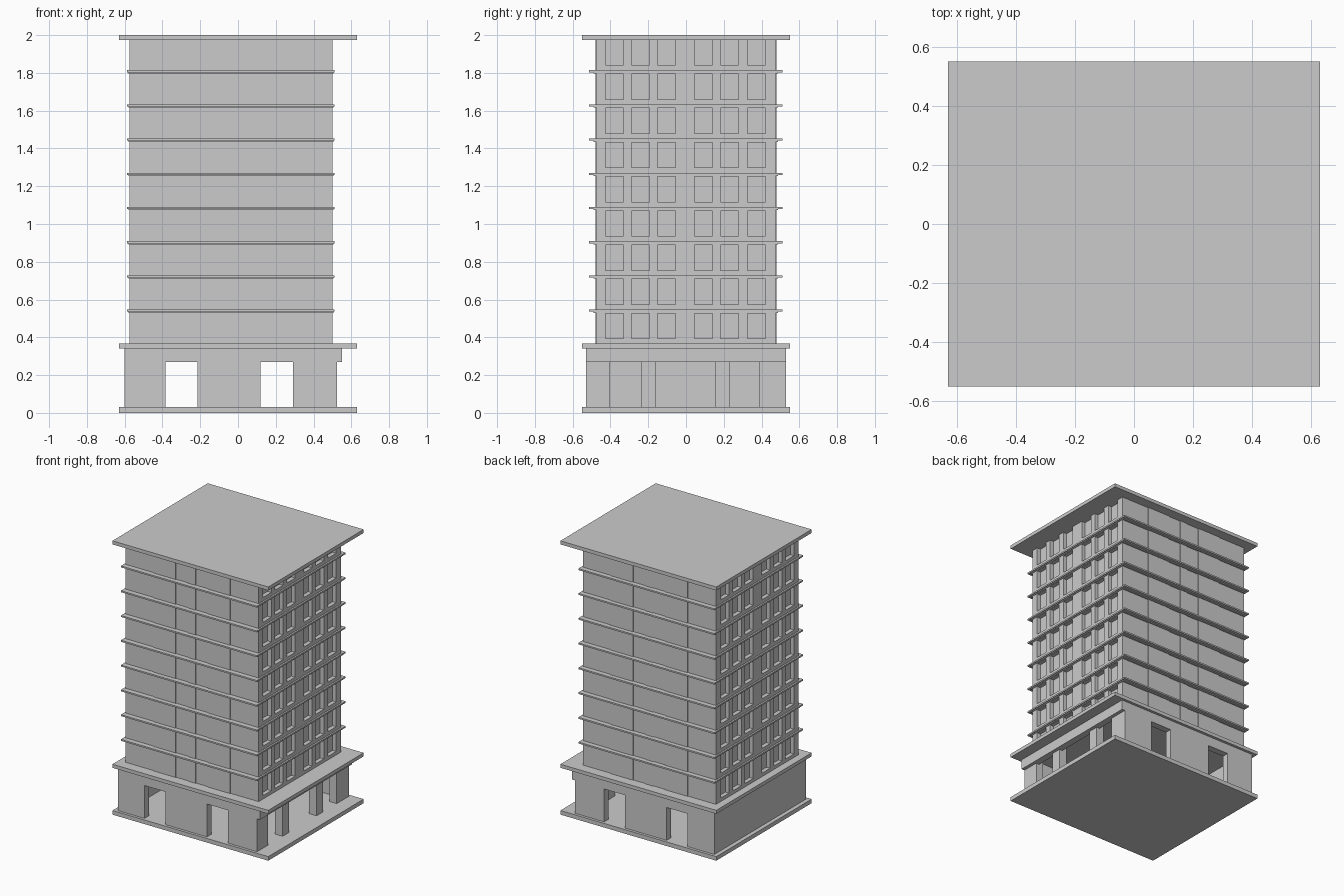
import bpy, bmesh
from mathutils import Matrix, Vector

if "Cube" in bpy.data.objects:
    bpy.data.objects.remove(bpy.data.objects["Cube"])


def add_box(bm, x0, x1, y0, y1, z0, z1):
    size = Vector((x1 - x0, y1 - y0, z1 - z0))
    mid = Vector((x0 + x1, y0 + y1, z0 + z1)) / 2
    bmesh.ops.create_cube(bm, size=1, matrix=Matrix.Translation(mid) @ Matrix.Diagonal((*size, 1)))


def finish(bm, name):
    bmesh.ops.recalc_face_normals(bm, faces=bm.faces[:])
    mesh = bpy.data.meshes.new(name)
    bm.to_mesh(mesh)
    bm.free()
    ob = bpy.data.objects.new(name, mesh)
    bpy.context.collection.objects.link(ob)
    return ob


def boxes(name, items):
    bm = bmesh.new()
    for b in items:
        add_box(bm, *b)
    return finish(bm, name)


# Base, canopy and roof slabs
for name, z0, z1 in (("base_slab", 0, 0.03), ("canopy_slab", 0.342, 0.368), ("roof_slab", 1.974, 2.0)):
    boxes(name, [(-0.63, 0.63, -0.55, 0.55, z0, z1)])

# Podium front and back walls with two doorways each
profile = [(-0.6, 0.03), (-0.385, 0.03), (-0.385, 0.27), (-0.215, 0.27), (-0.215, 0.03),
           (0.12, 0.03), (0.12, 0.27), (0.29, 0.27), (0.29, 0.03),
           (0.525, 0.03), (0.525, 0.342), (-0.6, 0.342)]
for name, y, t in (("podium_front_wall", -0.53, 0.05), ("podium_back_wall", 0.48, 0.05)):
    bm = bmesh.new()
    face = bm.faces.new([bm.verts.new((x, y, z)) for x, z in profile])
    ext = bmesh.ops.extrude_face_region(bm, geom=[face])
    bmesh.ops.translate(bm, vec=(0, t, 0),
                        verts=[v for v in ext["geom"] if isinstance(v, bmesh.types.BMVert)])
    finish(bm, name)

# Podium closed side, open side beam and columns
boxes("podium_side_wall", [(-0.6, -0.55, -0.48, 0.48, 0.03, 0.342)])
boxes("arcade_beam", [(0.5, 0.55, -0.53, 0.53, 0.27, 0.342)])
boxes("arcade_columns", [(0.465, 0.525, y, y + w, 0.03, 0.342)
                         for y, w in ((-0.48, 0.075), (-0.235, 0.075), (0.157, 0.075), (0.39, 0.09))])

# Tower body with recessed windows on both sides
FLOOR = 0.181
tower = boxes("tower_body", [(-0.575, 0.5, -0.475, 0.475, 0.36, 1.98)])
cuts = []
for i in range(9):
    z = 0.393 + i * FLOOR
    for y in (-0.425, -0.288, -0.15, 0.045, 0.182, 0.325):
        for x0, x1 in ((-0.7, -0.545), (0.47, 0.6)):
            cuts.append((x0, x1, y, y + 0.095, z, z + 0.134))
cutter = boxes("window_cutter", cuts)
cutter.hide_render = True
cutter.hide_viewport = True
mod = tower.modifiers.new("windows", 'BOOLEAN')
mod.operation = 'DIFFERENCE'
mod.solver = 'EXACT'
mod.object = cutter

# Shallow raised panels on the tower front and back
panels = []
for a, b in ((-0.31, -0.13), (-0.03, 0.03), (0.13, 0.31)):
    for y0, y1 in ((-0.48, -0.474), (0.474, 0.48)):
        panels.append((a - 0.0375, b - 0.0375, y0, y1, 0.368, 1.974))
boxes("tower_panels", panels)

# Floor ledges with a smaller moulding beneath
ledges = []
for i in range(8):
    z = 0.547 + i * FLOOR
    ledges.append((-0.587, 0.512, -0.513, 0.511, z - 0.011, z))
    ledges.append((-0.58, 0.505, -0.49, 0.488, z - 0.017, z - 0.011))
boxes("floor_ledges", ledges)
